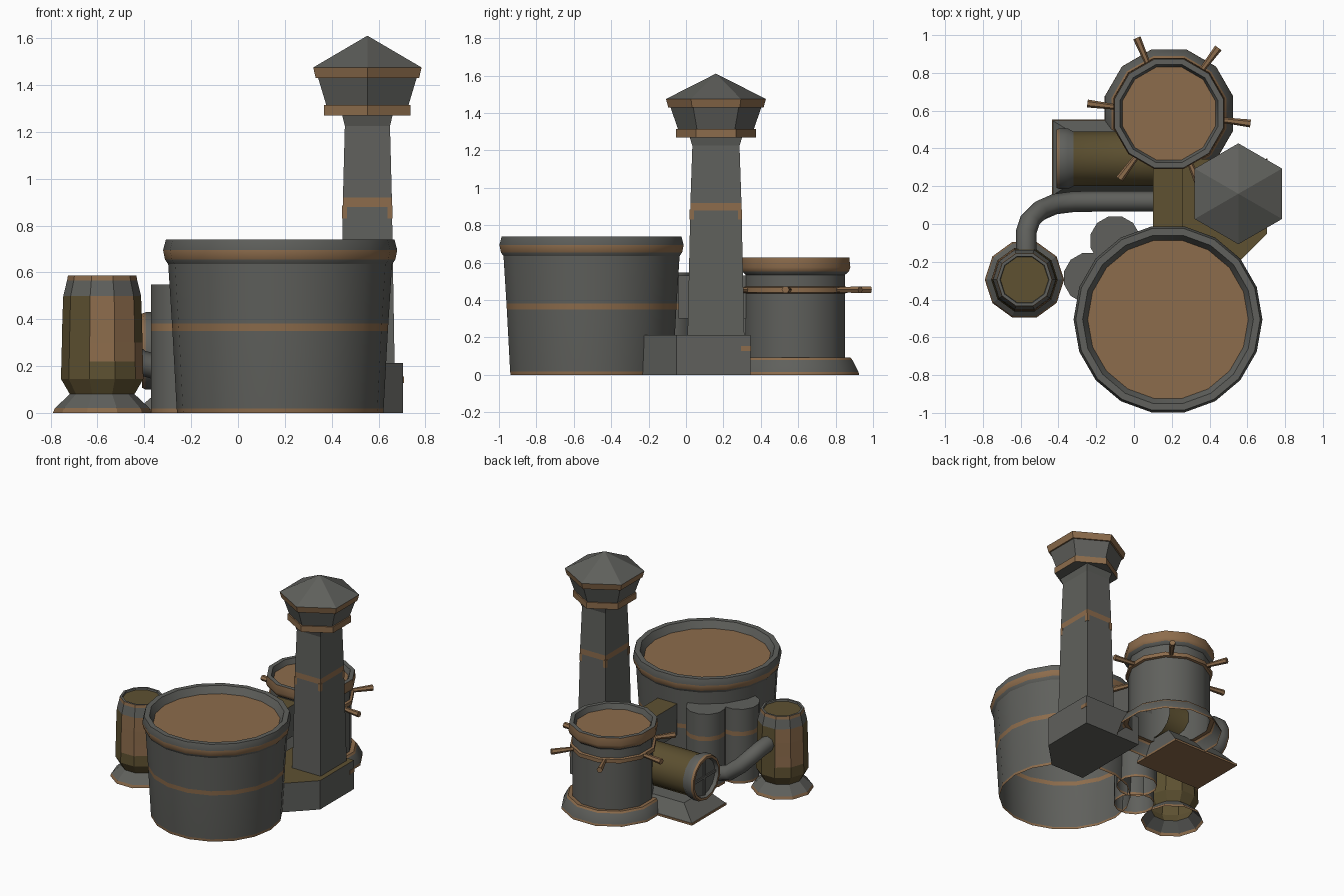
import bpy, bmesh, math
from mathutils import Matrix, Vector

if "Cube" in bpy.data.objects:
    bpy.data.objects.remove(bpy.data.objects["Cube"])

def make_mat(name, col):
    m = bpy.data.materials.new(name)
    m.diffuse_color = (*col, 1)
    m.use_nodes = True
    m.node_tree.nodes["Principled BSDF"].inputs["Base Color"].default_value = m.diffuse_color
    return m

MATS = [make_mat("dark_grey_metal", (0.115, 0.117, 0.107)),
        make_mat("rust_brown", (0.265, 0.150, 0.072)),
        make_mat("olive_metal", (0.112, 0.083, 0.031))]
GREY, BROWN, OLIVE = 0, 1, 2

def finish(name, bm, smooth=None, fix=True):
    if fix:
        bmesh.ops.recalc_face_normals(bm, faces=bm.faces[:])
    me = bpy.data.meshes.new(name)
    bm.to_mesh(me)
    bm.free()
    for m in MATS:
        me.materials.append(m)
    ob = bpy.data.objects.new(name, me)
    bpy.context.collection.objects.link(ob)
    if smooth:
        bpy.ops.object.select_all(action='DESELECT')
        ob.select_set(True)
        bpy.context.view_layer.objects.active = ob
        bpy.ops.object.shade_smooth_by_angle(angle=math.radians(smooth))
    return ob

def lathe(name, centre, profile, n, phase=0, cap=None, smooth=None, rot=None, rule=None, squash=1, sq=1):
    """profile: (radius, z, colour of the band that starts here)"""
    bm = bmesh.new()
    rings = []
    for r, z, _ in profile:
        rings.append([bm.verts.new((r * sq * math.cos(math.radians(phase) + 2 * math.pi * i / n),
                                    r * squash * math.sin(math.radians(phase) + 2 * math.pi * i / n), z))
                      for i in range(n)])
    for k in range(len(rings) - 1):
        a, b = rings[k], rings[k + 1]
        for i in range(n):
            j = (i + 1) % n
            f = bm.faces.new((a[i], a[j], b[j], b[i]))
            f.material_index = profile[k][2]
            if rule:
                c = f.calc_center_median()
                ang = math.degrees(math.atan2(c.y, c.x)) % 360
                f.material_index = rule(ang, c.z, f.material_index)
    if cap is not None:
        f = bm.faces.new(rings[-1])
        f.material_index = cap
    mat = Matrix.Translation(centre)
    if rot:
        mat = mat @ rot
    bmesh.ops.transform(bm, matrix=mat, verts=bm.verts[:])
    return finish(name, bm, smooth, fix=False)

def prism(name, pts, z0, z1, side, top, inset=None):
    bm = bmesh.new()
    lo = [bm.verts.new((x, y, z0)) for x, y in pts]
    hi = [bm.verts.new((x, y, z1)) for x, y in (inset or pts)]
    n = len(pts)
    for i in range(n):
        j = (i + 1) % n
        bm.faces.new((lo[i], lo[j], hi[j], hi[i])).material_index = side
    bm.faces.new(hi).material_index = top
    bm.faces.new(lo[::-1]).material_index = side
    return finish(name, bm)

def rect(x0, x1, y0, y1):
    return [(x0, y0), (x1, y0), (x1, y1), (x0, y1)]

# large vat, open underneath, filled near the rim
lathe("large_vat", (0.18, -0.505, 0),
      [(0.44, 0, BROWN), (0.442, 0.018, GREY), (0.46, 0.35, BROWN), (0.462, 0.382, GREY),
       (0.478, 0.635, GREY), (0.492, 0.655, BROWN), (0.5, 0.695, GREY), (0.488, 0.74, GREY),
       (0.452, 0.74, GREY), (0.425, 0.69, GREY)], 18, cap=BROWN, smooth=30)

# two tanks beside the vat
for i, (x, y) in enumerate([(-0.10, -0.09), (-0.24, -0.285)]):
    lathe(f"side_tank_{i}", (x, y, 0),
          [(0.135, 0, BROWN), (0.135, 0.018, GREY), (0.135, 0.35, BROWN), (0.135, 0.382, GREY),
           (0.135, 0.548, GREY)], 12, phase=15, cap=GREY, smooth=35)

# barrel with rusty patches
def rust(ang, z, m):
    if m != OLIVE:
        return m
    front = 252 < ang < 324 and 0.19 < z < 0.5
    front |= 324 <= ang and 0.14 < z < 0.3
    front |= 245 < ang < 292 and 0.28 < z < 0.42
    left = 115 < ang < 180 and 0.19 < z < 0.45
    left |= 144 < ang < 216 and 0.26 < z < 0.5 and ang < 185
    return BROWN if front or left else m

lathe("barrel", (-0.58, -0.295, 0),
      [(0.21, 0, BROWN), (0.202, 0.02, GREY), (0.138, 0.08, OLIVE), (0.176, 0.145, OLIVE),
       (0.174, 0.22, OLIVE), (0.172, 0.30, OLIVE), (0.170, 0.40, OLIVE), (0.166, 0.5, GREY),
       (0.150, 0.565, BROWN), (0.146, 0.587, GREY), (0.13, 0.587, GREY), (0.127, 0.575, GREY)],
      10, cap=OLIVE, rule=rust)

# pipe from the barrel
cu = bpy.data.curves.new("barrel_pipe", 'CURVE')
cu.dimensions = '3D'
cu.bevel_depth = 0.055
cu.bevel_resolution = 2
path = [(-0.57, -0.15, 0.38), (-0.57, -0.04, 0.37), (-0.55, 0.02, 0.34), (-0.50, 0.07, 0.28),
        (-0.42, 0.105, 0.215), (-0.32, 0.118, 0.19), (-0.2, 0.12, 0.185), (0.25, 0.12, 0.185)]
sp = cu.splines.new('POLY')
sp.points.add(len(path) - 1)
for p, co in zip(sp.points, path):
    p.co = (*co, 1)
cu.materials.append(MATS[GREY])
pipe = bpy.data.objects.new("barrel_pipe", cu)
bpy.context.collection.objects.link(pipe)
bpy.ops.object.select_all(action='DESELECT')
pipe.select_set(True)
bpy.context.view_layer.objects.active = pipe
bpy.ops.object.convert(target='MESH')
bpy.ops.object.shade_smooth_by_angle(angle=math.radians(50))

# kettle with a ring of spoke handles
KX, KY = 0.185, 0.585
lathe("kettle", (KX, KY, 0),
      [(0.352, 0, BROWN), (0.35, 0.015, GREY), (0.315, 0.08, BROWN), (0.305, 0.093, BROWN),
       (0.275, 0.09, GREY), (0.275, 0.535, GREY), (0.296, 0.552, BROWN), (0.304, 0.575, BROWN),
       (0.298, 0.628, GREY), (0.268, 0.628, GREY), (0.255, 0.59, GREY)],
      12, phase=15, cap=BROWN, smooth=35)
lathe("handle_ring", (KX, KY, 0),
      [(0.272, 0.435, BROWN), (0.292, 0.44, BROWN), (0.292, 0.468, BROWN), (0.272, 0.473, BROWN)],
      12, phase=15, smooth=35)
for i in range(6):
    a = math.radians(53 + 60 * i)
    d = Vector((math.cos(a), math.sin(a), 0))
    rot = d.to_track_quat('Z', 'Y').to_matrix().to_4x4()
    lathe(f"spoke_handle_{i}", Vector((KX, KY, 0.455)) + d * 0.27,
          [(0.014, 0, BROWN), (0.021, 0.165, BROWN)], 6, cap=BROWN, rot=rot)

# horizontal drum on a sloped plinth
lathe("drum", (0.1, 0.345, 0.265),
      [(0.148, 0, OLIVE), (0.148, 0.42, GREY), (0.165, 0.45, GREY), (0.165, 0.495, BROWN),
       (0.158, 0.51, BROWN), (0.14, 0.51, GREY), (0.132, 0.485, GREY)],
      14, cap=GREY, smooth=30, rot=Matrix.Rotation(-math.pi / 2, 4, 'Y'))
for i, (hy, hz) in enumerate([(0.13, 0.009), (0.009, 0.13)]):
    prism(f"drum_cross_{i}", rect(-0.394, -0.384, 0.345 - hy, 0.345 + hy), 0.265 - hz, 0.265 + hz, GREY, GREY)
prism("plinth_edge", rect(-0.435, 0.1, 0.148, 0.552), 0, 0.015, BROWN, BROWN)
prism("plinth", rect(-0.43, 0.1, 0.153, 0.547), 0.015, 0.11, GREY, GREY, rect(-0.32, 0.1, 0.22, 0.48))

# chute between kettle and vat
prism("chute", rect(0.10, 0.26, -0.04, 0.32), 0.30, 0.53, GREY, OLIVE)

# chimney footing with a cut corner
prism("chimney_footing", [(0.25, -0.235), (0.52, -0.235), (0.705, -0.05), (0.705, 0.345), (0.25, 0.345)],
      0, 0.213, GREY, OLIVE)
prism("footing_rust_spot", rect(0.70, 0.708, 0.295, 0.347), 0.128, 0.155, BROWN, BROWN)

# chimney shaft: four sided, tapered, with a rusty band and drips
CX, CY = 0.5525, 0.16
S = math.sqrt(2)
lathe("chimney_shaft", (CX, CY, 0),
      [(0.152 * S, 0.2, GREY), (0.137 * S, 0.88, BROWN), (0.1365 * S, 0.92, GREY),
       (0.126 * S, 1.225, GREY), (0.142 * S, 1.275, GREY)], 4, phase=45, sq=0.765)
for sx in (-1, 1):
    for sy in (-1, 1):
        x, y = CX + sx * 0.097, CY + sy * 0.129
        prism("rust_drip", rect(x - 0.0105, x + 0.0105, y - 0.0115, y + 0.0115), 0.83, 0.885, BROWN, BROWN)

# hexagonal chimney cap
lathe("chimney_cap", (CX, CY, 0),
      [(0.10, 1.27, GREY), (0.213, 1.27, BROWN), (0.213, 1.315, BROWN), (0.203, 1.315, GREY),
       (0.243, 1.43, BROWN), (0.255, 1.43, BROWN), (0.267, 1.475, GREY), (0.001, 1.61, GREY)],
      6, phase=30, cap=GREY)
